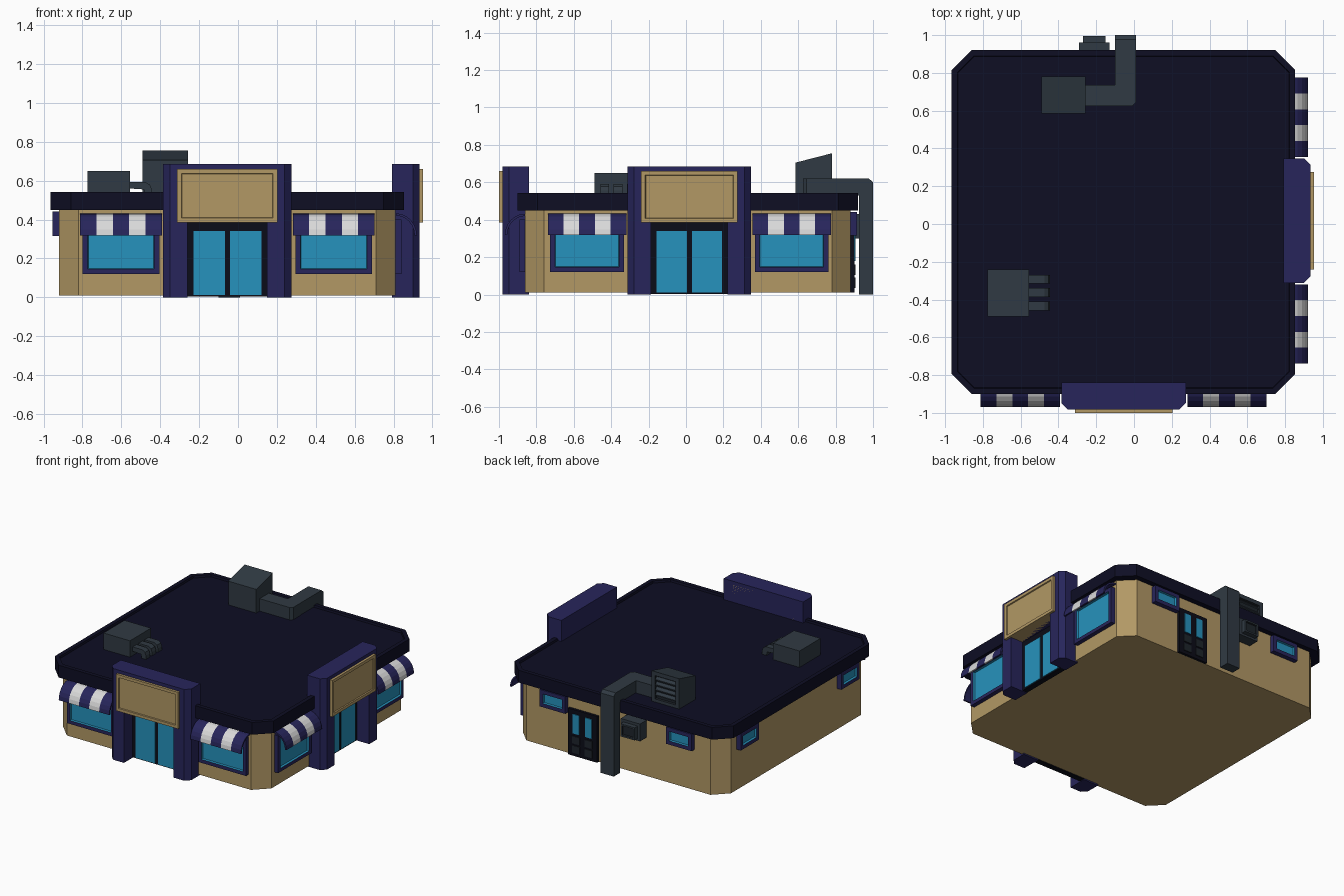
import bpy, bmesh, math
from mathutils import Matrix, Vector

if "Cube" in bpy.data.objects:
    bpy.data.objects.remove(bpy.data.objects["Cube"])


def material(name, r, g, b):
    lin = [((c / 255 + 0.055) / 1.055) ** 2.4 if c > 10 else c / 3294 for c in (r, g, b)] + [1]
    m = bpy.data.materials.new(name)
    m.use_nodes = True
    m.diffuse_color = lin
    m.node_tree.nodes["Principled BSDF"].inputs["Base Color"].default_value = lin
    return m


TAN = material("tan wall", 178, 152, 101)
NAVY = material("navy trim", 39, 37, 91)
ROOF = material("dark navy roof", 14, 14, 36)
GLASS = material("blue glass", 38, 146, 189)
WHITE = material("white stripe", 218, 218, 218)
GREY = material("slate grey metal", 48, 58, 67)
DARK = material("dark grey slats", 30, 36, 43)
BLACK = material("black door frame", 11, 12, 24)

HERE = Matrix()


def side(x, y, degrees):
    """Wall frame: local x runs along the wall, local -y points outward."""
    return Matrix.Translation((x, y, 0)) @ Matrix.Rotation(math.radians(degrees), 4, "Z")


FRONT, RIGHT = side(-0.055, -0.86, 0), side(0.812, 0.018, 90)
BACK, LEFT = side(-0.055, 0.88, 180), side(-0.92, 0.01, -90)


def finish(name, bm, mats, place=HERE):
    bmesh.ops.recalc_face_normals(bm, faces=bm.faces)
    mesh = bpy.data.meshes.new(name)
    bm.to_mesh(mesh)
    bm.free()
    for m in mats:
        mesh.materials.append(m)
    ob = bpy.data.objects.new(name, mesh)
    ob.matrix_world = place
    bpy.context.collection.objects.link(ob)
    return ob


def prism_mesh(axis, pts, lo, hi):
    """Polygon extruded along an axis between lo and hi."""
    bm = bmesh.new()
    def at(p, t):
        c = list(p)
        c.insert("xyz".index(axis), t)
        return bm.verts.new(c)
    a, b = [at(p, lo) for p in pts], [at(p, hi) for p in pts]
    bm.faces.new(a)
    bm.faces.new(b[::-1])
    for i in range(len(a)):
        j = (i + 1) % len(a)
        bm.faces.new((a[i], b[i], b[j], a[j]))
    bmesh.ops.recalc_face_normals(bm, faces=bm.faces)
    return bm


def prism(name, mat, axis, pts, lo, hi, place=HERE):
    return finish(name, prism_mesh(axis, pts, lo, hi), [mat], place)


def rect(x0, x1, y0, y1):
    return [(x0, y0), (x1, y0), (x1, y1), (x0, y1)]


def octagon(x0, x1, y0, y1, c):
    return [(x0 + c, y0), (x1 - c, y0), (x1, y0 + c), (x1, y1 - c),
            (x1 - c, y1), (x0 + c, y1), (x0, y1 - c), (x0, y0 + c)]


def box(name, mat, x, y, z, place=HERE):
    return prism(name, mat, "z", rect(*x, *y), *z, place)


def inset_face(bm, direction, border, sink, index):
    """Inset and sink the face looking in a direction, then recolour it."""
    bm.normal_update()
    face = max(bm.faces, key=lambda f: f.normal.dot(Vector(direction)))
    bmesh.ops.inset_region(bm, faces=[face], thickness=border, depth=0, use_even_offset=True)
    face.material_index = index
    if sink:
        bmesh.ops.inset_region(bm, faces=[face], thickness=0.004, depth=-sink)
        face.material_index = index


def panel(name, mats, u, z, out, border, sink, place):
    bm = prism_mesh("z", rect(*u, -out, 0.02), *z)
    inset_face(bm, (0, -1, 0), border, sink, 1)
    return finish(name, bm, mats, place)


# Building body and roof with a raised rim
prism("walls", TAN, "z", octagon(-0.92, 0.81, -0.86, 0.88, 0.1), 0.01, 0.46)
bm = prism_mesh("z", octagon(-0.965, 0.853, -0.9, 0.92, 0.105), 0.45, 0.542)
inset_face(bm, (0, 0, 1), 0.03, 0.015, 0)
finish("roof", bm, [ROOF])


def entrance(label, place):
    w, gap, d, c = 0.33, 0.205, -0.122, 0.035
    plan = [(-w, 0.02), (-w, d + c), (-w + c, d), (w - c, d), (w, d + c), (w, 0.02)]
    prism(label + "_entrance_header", NAVY, "z", plan, 0.385, 0.685, place)
    for s, word in ((-1, "left"), (1, "right")):
        leg = [(s * gap, 0.02), (s * gap, d), (s * (w - c), d), (s * w, d + c), (s * w, 0.02)]
        prism(f"{label}_{word}_pillar", NAVY, "z", leg, 0, 0.385, place)
        box(f"{label}_{word}_door_glass", GLASS, sorted((s * 0.013, s * 0.175)),
            (-0.028, -0.02), (0.012, 0.34), place)
    box(label + "_door_frame", BLACK, (-gap, gap), (-0.021, 0.02), (0.004, 0.385), place)
    panel(label + "_sign_board", [TAN, TAN], (-0.258, 0.258), (0.385, 0.66), 0.14, 0.022, 0.008, place)


def awning(name, u, place):
    half, stripes, steps = 0.21, 5, 6
    def arc(r, h):
        return [(-r * math.sin(t), 0.318 + h * math.cos(t))
                for t in (math.pi / 2 * i / steps for i in range(steps + 1))]
    bm = prism_mesh("x", arc(0.108, 0.114) + arc(0.096, 0.102)[::-1], u - half, u + half)
    width = 2 * half / stripes
    for i in range(1, stripes):
        bmesh.ops.bisect_plane(bm, geom=bm.verts[:] + bm.edges[:] + bm.faces[:],
                               plane_co=(u - half + i * width, 0, 0), plane_no=(1, 0, 0))
    for f in bm.faces:
        column = int((f.calc_center_median().x - u + half) / width)
        f.material_index = 1 if column in (1, 3) else 0
    finish(name, bm, [NAVY, WHITE], place)


# Two shop fronts, each with an entrance and two awninged windows
for label, place in (("front", FRONT), ("side", RIGHT)):
    entrance(label, place)
    for s, word in ((-1, "left"), (1, "right")):
        u = s * 0.547
        panel(f"{label}_{word}_shop_window", [NAVY, GLASS], (u - 0.197, u + 0.197),
              (0.12, 0.4), 0.03, 0.026, 0.015, place)
        awning(f"{label}_{word}_awning", u, place)

# Small high windows on the plain walls
for label, place, offset in (("back", BACK, 0.525), ("far_side", LEFT, 0.597)):
    for s, word in ((-1, "left"), (1, "right")):
        u = s * offset
        panel(f"{label}_{word}_small_window", [NAVY, GLASS], (u - 0.107, u + 0.107),
              (0.315, 0.442), 0.035, 0.028, 0.015, place)

# Double back door with glass above and metal panels below
mid = -0.285
box("back_door", BLACK, (mid - 0.122, mid + 0.122), (-0.02, 0.02), (0.01, 0.357), BACK)
for s, word in ((-1, "left"), (1, "right")):
    u = mid + s * 0.052
    box(f"back_door_{word}_glass", GLASS, (u - 0.026, u + 0.026), (-0.026, -0.02), (0.18, 0.325), BACK)
    for i, z in enumerate((0.035, 0.105)):
        box(f"back_door_{word}_panel_{i}", DARK, (u - 0.032, u + 0.032), (-0.026, -0.02), (z, z + 0.055), BACK)

# Wall cooling unit on the back
box("wall_unit", GREY, (-0.29, -0.13), (0.87, 0.96), (0.3, 0.43))
bm = prism_mesh("z", rect(-0.27, -0.152, 0.95, 0.995), 0.315, 0.41)
inset_face(bm, (0, 1, 0), 0.012, 0.012, 1)
finish("wall_unit_grille", bm, [GREY, DARK])

# Duct climbing the back wall and turning over the roof
prism("wall_duct", GREY, "x", [(0.925, 0), (1, 0), (1, 0.6), (0.978, 0.62), (0.7, 0.62),
                               (0.7, 0.53), (0.925, 0.53)], -0.1, 0.01)
prism("roof_duct", GREY, "z", [(-0.27, 0.625), (-0.008, 0.625), (0.01, 0.643), (0.01, 0.735),
                               (-0.27, 0.735)], 0.52, 0.62)

# Sloped roof vent with louvres at the back
bm = prism_mesh("x", [(0.585, 0.52), (0.78, 0.52), (0.78, 0.755), (0.585, 0.705)], -0.49, -0.258)
inset_face(bm, (0, 1, 0), 0.03, 0.015, 1)
finish("roof_vent", bm, [GREY, DARK])
for i in range(4):
    z = 0.575 + i * 0.038
    prism(f"roof_vent_louvre_{i}", GREY, "x", [(0.762, z + 0.022), (0.779, z), (0.779, z + 0.008),
                                              (0.762, z + 0.03)], -0.456, -0.292)

# Roof cooling unit with three bent pipes
box("roof_unit", GREY, (-0.775, -0.555), (-0.49, -0.24), (0.52, 0.65))
for i in range(3):
    y = -0.458 + i * 0.071
    prism(f"roof_unit_pipe_{i}", GREY, "y", [(-0.56, 0.592), (-0.475, 0.592), (-0.452, 0.578), (-0.444, 0.555),
                                            (-0.444, 0.52), (-0.48, 0.52), (-0.485, 0.555), (-0.56, 0.56)],
          y, y + 0.047)
